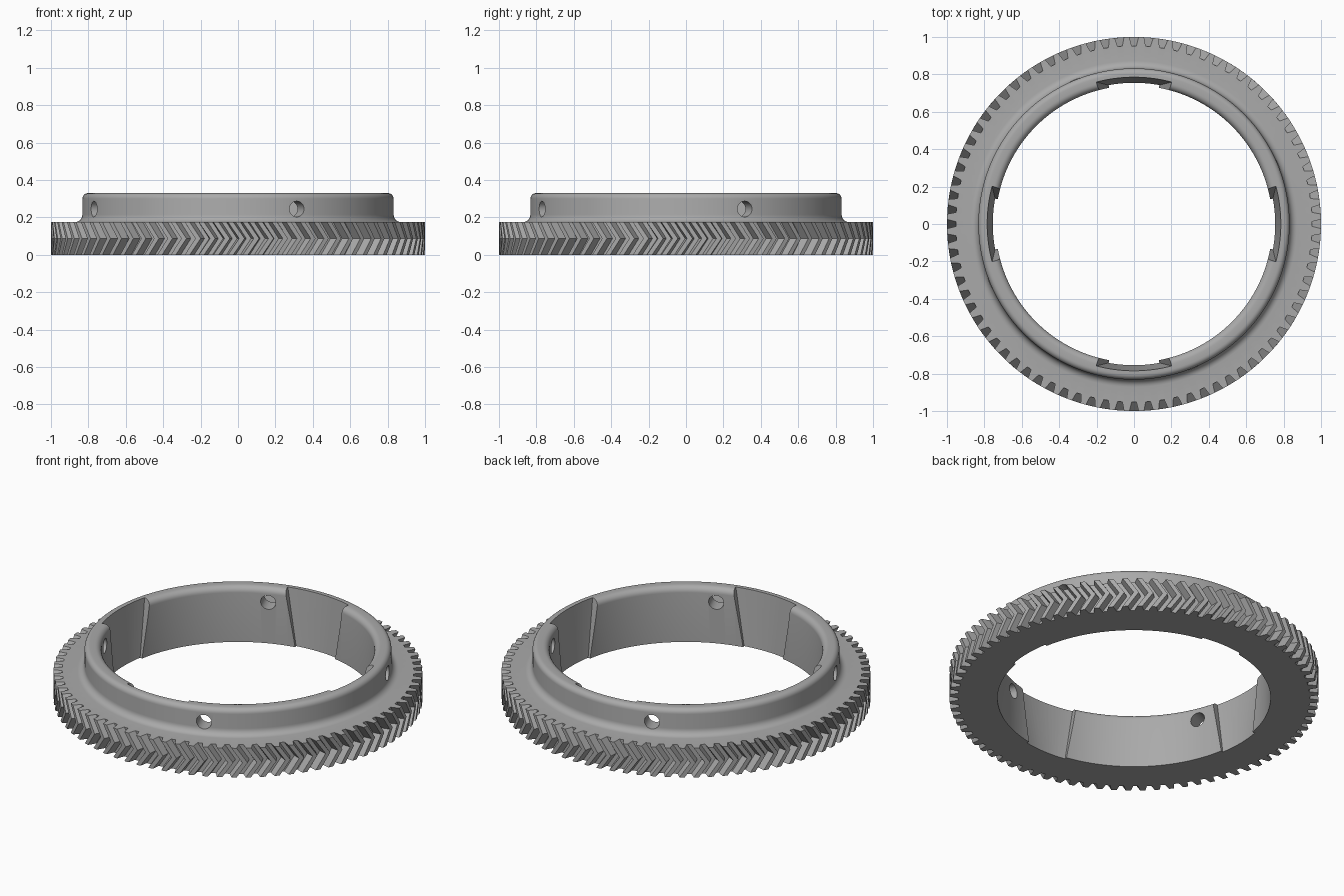
import bpy, bmesh, math
from math import pi, sin, cos, radians

cube = bpy.data.objects.get("Cube")
if cube:
    bpy.data.objects.remove(cube)

TEETH = 80
PITCH = 2 * pi / TEETH
ROOT, TIP = 0.953, 1.0
RIM_H, HUB_H = 0.175, 0.33
HUB_R, BORE_R = 0.832, 0.74
TWIST = 0.06

steel = bpy.data.materials.new("grey metal")
grey = (0.4, 0.4, 0.4, 1)
steel.diffuse_color = grey
steel.use_nodes = True
steel.node_tree.nodes["Principled BSDF"].inputs["Base Color"].default_value = grey


def make_object(name, bm):
    bmesh.ops.recalc_face_normals(bm, faces=bm.faces)
    mesh = bpy.data.meshes.new(name)
    bm.to_mesh(mesh)
    bm.free()
    mesh.materials.append(steel)
    obj = bpy.data.objects.new(name, mesh)
    bpy.context.collection.objects.link(obj)
    return obj


def arc(cx, cz, r, start, end, steps=6):
    angles = [radians(start + (end - start) * i / steps) for i in range(steps + 1)]
    return [(cx + r * cos(a), cz + r * sin(a)) for a in angles]


def plain_ring(bm, r, z):
    n = TEETH * 4
    return [bm.verts.new((r * cos(2 * pi * i / n), r * sin(2 * pi * i / n), z)) for i in range(n)]


def toothed_ring(bm, z, twist):
    # One tooth: root, tip, tip, root, centred within its pitch
    tooth = [(0.17, ROOT), (0.32, TIP), (0.68, TIP), (0.83, ROOT)]
    ring = []
    for t in range(TEETH):
        for f, r in tooth:
            a = (t + f) * PITCH + twist
            ring.append(bm.verts.new((r * cos(a), r * sin(a), z)))
    return ring


# Ring body: herringbone rim, filleted hub with rounded lip, bore
bm = bmesh.new()
rings = [toothed_ring(bm, 0, 0), toothed_ring(bm, RIM_H / 2, TWIST), toothed_ring(bm, RIM_H, 0)]
fillet, lip, inner_lip = 0.04, 0.03, 0.035
profile = arc(HUB_R + fillet, RIM_H + fillet, fillet, 270, 180)
profile += arc(HUB_R - lip, HUB_H - lip, lip, 0, 90)
profile += arc(BORE_R + inner_lip, HUB_H - inner_lip, inner_lip, 90, 180)
profile += [(BORE_R, 0)]
rings += [plain_ring(bm, r, z) for r, z in profile]
for a, b in zip(rings, rings[1:] + rings[:1]):
    for i in range(len(a)):
        j = (i + 1) % len(a)
        bm.faces.new((a[i], a[j], b[j], b[i]))
gear = make_object("herringbone_ring_gear", bm)


# Tapered bayonet notch: wider and deeper towards the top
def notch_cutter(angle):
    bm = bmesh.new()
    levels = []
    for z, half, r in ((-0.01, 10.2, 0.754), (HUB_H + 0.01, 15, 0.786)):
        half = radians(half)
        steps = 16
        outer = [angle - half + 2 * half * i / steps for i in range(steps + 1)]
        pts = [(r, a) for a in outer] + [(0.65, a) for a in reversed(outer)]
        levels.append([bm.verts.new((q * cos(a), q * sin(a), z)) for q, a in pts])
    low, high = levels
    n = len(low)
    for i in range(n):
        j = (i + 1) % n
        bm.faces.new((low[i], low[j], high[j], high[i]))
    bm.faces.new(low)
    bm.faces.new(high)
    return make_object("notch_cutter", bm)


# Radial screw hole through the hub wall
def hole_cutter(angle):
    bm = bmesh.new()
    bmesh.ops.create_cone(bm, cap_ends=True, segments=32, radius1=0.042, radius2=0.042, depth=0.3)
    obj = make_object("hole_cutter", bm)
    obj.location = (0.79 * cos(angle), 0.79 * sin(angle), 0.245)
    obj.rotation_euler = (0, pi / 2, angle)
    return obj


cutters = []
for k in range(4):
    cutters.append(notch_cutter(k * pi / 2))
    cutters.append(hole_cutter(k * pi / 2 + radians(22.2)))

bpy.ops.object.select_all(action='DESELECT')
bpy.context.view_layer.objects.active = gear
gear.select_set(True)
for cutter in cutters:
    cutter.hide_render = True
    mod = gear.modifiers.new("cut", 'BOOLEAN')
    mod.operation = 'DIFFERENCE'
    mod.solver = 'EXACT'
    mod.object = cutter
    bpy.ops.object.modifier_apply(modifier=mod.name)
for cutter in cutters:
    bpy.data.objects.remove(cutter)

bpy.ops.object.shade_smooth_by_angle(angle=radians(28))
